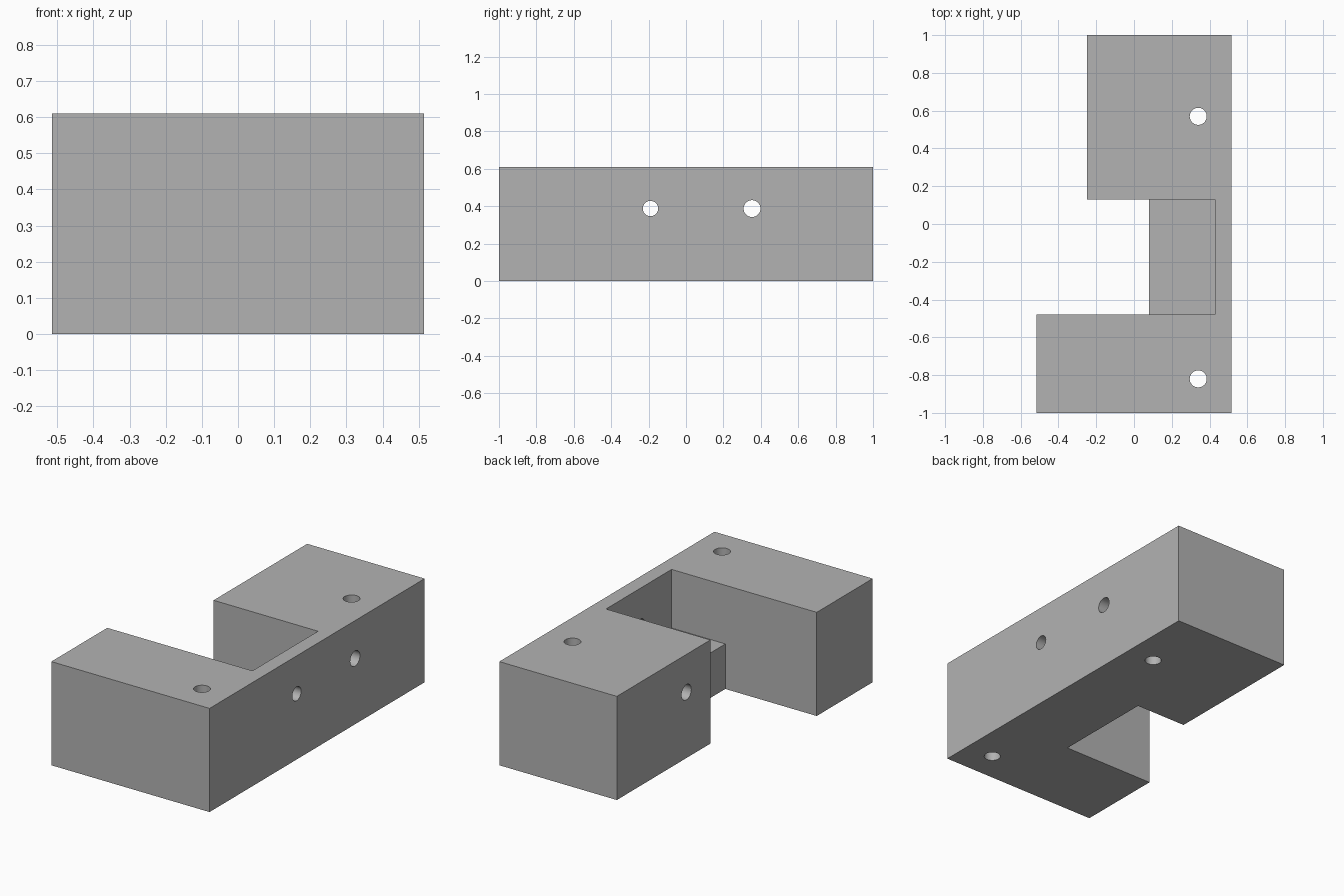
import bpy, bmesh, math
from mathutils import Matrix

cube = bpy.data.objects.get("Cube")
if cube:
    bpy.data.objects.remove(cube, do_unlink=True)

HEIGHT = 0.61
RIGHT, WALL, LEDGE, REAR_ARM, FRONT_ARM = 0.515, 0.43, 0.08, -0.25, -0.515
GAP_FRONT, GAP_REAR = -0.48, 0.13
LEDGE_TOP = 0.265

grey = bpy.data.materials.new("plain grey")
grey.use_nodes = True
colour = (0.45, 0.45, 0.45, 1)
grey.diffuse_color = colour
grey.node_tree.nodes["Principled BSDF"].inputs["Base Color"].default_value = colour


def add_object(name, bm):
    bmesh.ops.recalc_face_normals(bm, faces=bm.faces)
    mesh = bpy.data.meshes.new(name)
    bm.to_mesh(mesh)
    bm.free()
    mesh.materials.append(grey)
    obj = bpy.data.objects.new(name, mesh)
    bpy.context.collection.objects.link(obj)
    return obj


def prism(name, outline, bottom, top):
    bm = bmesh.new()
    face = bm.faces.new([bm.verts.new((x, y, bottom)) for x, y in outline])
    side = bmesh.ops.extrude_face_region(bm, geom=[face])
    verts = [v for v in side["geom"] if isinstance(v, bmesh.types.BMVert)]
    bmesh.ops.translate(bm, verts=verts, vec=(0, 0, top - bottom))
    return add_object(name, bm)


def drill(name, centre, radius, axis):
    bm = bmesh.new()
    turn = Matrix.Rotation(math.pi / 2, 4, "Y") if axis == "X" else Matrix()
    bmesh.ops.create_cone(bm, cap_ends=True, segments=48, radius1=radius, radius2=radius,
                          depth=3, matrix=Matrix.Translation(centre) @ turn)
    return add_object(name, bm)


# Bracket body: two unequal arms joined by a bridge
bracket = prism("bracket_body", [
    (FRONT_ARM, -1), (RIGHT, -1), (RIGHT, 1), (REAR_ARM, 1),
    (REAR_ARM, GAP_REAR), (LEDGE, GAP_REAR), (LEDGE, GAP_FRONT), (FRONT_ARM, GAP_FRONT),
], 0, HEIGHT)

# Recess above the ledge, then vertical and sideways holes
cutters = [
    prism("recess_cutter", [(-0.1, GAP_FRONT), (WALL, GAP_FRONT),
                            (WALL, GAP_REAR), (-0.1, GAP_REAR)], LEDGE_TOP, 1),
    drill("front_bolt_hole", (0.34, -0.82, 0), 0.045, "Z"),
    drill("rear_bolt_hole", (0.34, 0.57, 0), 0.045, "Z"),
    drill("recess_side_hole", (1.75, -0.19, 0.387), 0.041, "X"),
    drill("rear_side_hole", (0, 0.353, 0.387), 0.045, "X"),
]

bpy.ops.object.select_all(action="DESELECT")
bracket.select_set(True)
bpy.context.view_layer.objects.active = bracket
for cutter in cutters:
    cutter.hide_render = True
    cut = bracket.modifiers.new(cutter.name, "BOOLEAN")
    cut.operation = "DIFFERENCE"
    cut.solver = "EXACT"
    cut.object = cutter
    bpy.ops.object.modifier_apply(modifier=cut.name)
    bpy.data.objects.remove(cutter, do_unlink=True)

bpy.ops.object.shade_smooth_by_angle(angle=math.radians(30))
